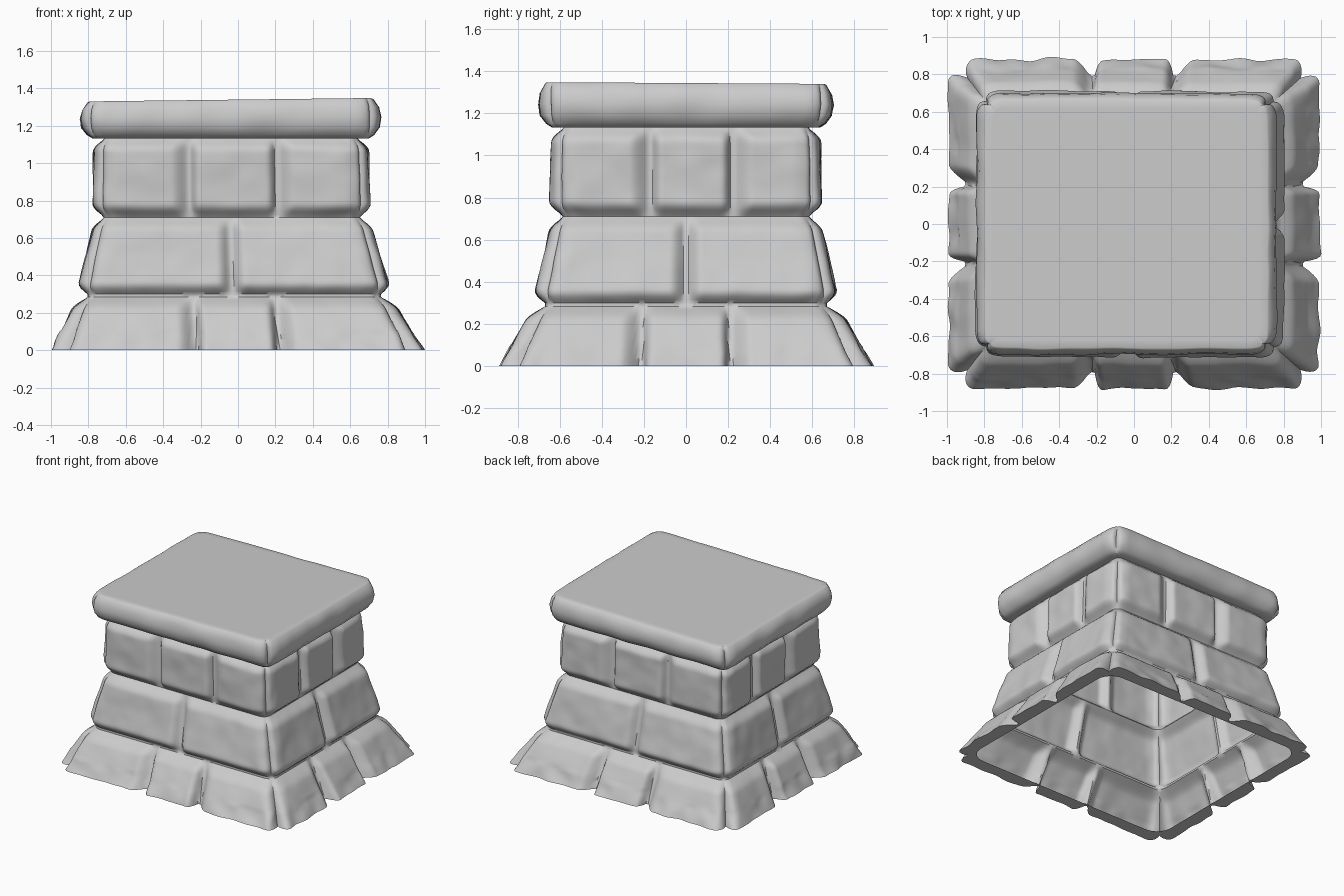
import bpy, bmesh, math
from mathutils import Vector, noise

if "Cube" in bpy.data.objects:
    bpy.data.objects.remove(bpy.data.objects["Cube"])

N = 112  # segments per side

# Joint-depth profile of the wall: z, centre x, half x, half y, corner radius
WALL = [(0.0, 0.0, 0.89, 0.78, 0.13), (0.29, -0.02, 0.78, 0.665, 0.07),
        (0.71, -0.033, 0.685, 0.585, 0.06), (1.135, -0.038, 0.675, 0.58, 0.05)]

# Brick courses: z bottom, z top, thickness bottom, thickness top, joints in x, joints in y
COURSES = [(-0.2, 0.29, 0.10, 0.052, (-0.22, 0.22), (-0.21, 0.21)),
           (0.29, 0.71, 0.064, 0.045, (-0.01,), (0.0,)),
           (0.71, 1.135, 0.059, 0.057, (-0.225, 0.243), (-0.17, 0.22))]


def wall_at(z):
    for a, b in zip(WALL, WALL[1:]):
        if z <= b[0]:
            break
    f = (z - a[0]) / (b[0] - a[0])
    return [p + (q - p) * f for p, q in zip(a, b)]


def rounded(d, gap, width):
    q = min(1.0, max(0.0, (d - gap) / width))
    return math.sin(q * math.pi / 2)


def perimeter():
    """Unit square walked anticlockwise, with the side axis (0 = along x, 1 = along y)."""
    for side in range(4):
        for i in range(N):
            t = -1 + 2 * i / N
            yield [(t, -1, 0), (1, t, 1), (-t, 1, 0), (-1, -t, 1)][side]


def corner_fade(u, v, axis, hx, hy):
    """Bumps are worn down towards the corners."""
    d = hy * (1 - abs(v)) if axis else hx * (1 - abs(u))
    return 0.38 + 0.62 * rounded(d, 0.0, 0.13)


def corner_point(u, v, hx, hy, r):
    p = Vector((u * hx, v * hy))
    core = Vector((max(-hx + r, min(hx - r, p.x)), max(-hy + r, min(hy - r, p.y))))
    return core + (p - core).normalized() * r


def brick_bump(u, v, axis, z, hx, hy):
    """Outward swelling of the bricks, falling to zero in the joints."""
    for z0, z1, ta, tb, jx, jy in COURSES:
        if z <= z1:
            break
    f = (z - max(z0, 0)) / (z1 - max(z0, 0))
    along, joints = (v * hy, jy) if axis else (u * hx, jx)
    s = rounded(z - z0, 0.005, 0.07) * rounded(z1 - z, 0.005, 0.07)
    for j in joints:
        s *= 0.12 + 0.88 * rounded(abs(along - j), 0.012, 0.06)
    p = Vector((u * hx, v * hy, z))
    rough = noise.noise(p * 4) * 0.010 + noise.noise(p * 9) * 0.005 * (3 if z < 0.1 else 1)
    return s * corner_fade(u, v, axis, hx, hy) * (ta + (tb - ta) * f + rough)


def skin(name, rings, cap_top=False):
    bm = bmesh.new()
    loops = [[bm.verts.new(p) for p in ring] for ring in rings]
    n = len(loops[0])
    for lo, hi in zip(loops, loops[1:]):
        for i in range(n):
            j = (i + 1) % n
            bm.faces.new((lo[i], lo[j], hi[j], hi[i]))
    if cap_top:
        bm.faces.new(loops[-1])
    me = bpy.data.meshes.new(name)
    bm.to_mesh(me)
    bm.free()
    ob = bpy.data.objects.new(name, me)
    bpy.context.collection.objects.link(ob)
    bpy.ops.object.select_all(action='DESELECT')
    ob.select_set(True)
    bpy.context.view_layer.objects.active = ob
    bpy.ops.object.shade_smooth_by_angle(angle=math.radians(45))
    return ob


def wall_ring(z, bumps=True):
    _, cx, hx, hy, r = wall_at(z)
    ring = []
    for u, v, axis in perimeter():
        b = brick_bump(u, v, axis, z, hx, hy) if bumps else -0.005
        p = corner_point(u, v, hx + b, hy + b, r)
        ring.append((p.x + cx, p.y, z))
    return ring


# Brick wall: hollow, open below, with a flat rim under the lowest course
ROWS = 72
rings = [wall_ring(0, False)] + [wall_ring(1.135 * k / ROWS) for k in range(ROWS + 1)]
skin("brick_wall", rings)

# Cap slab: worn, slightly tilted, overhanging the wall (z, half x, half y)
CAP = [(1.135, 0.675, 0.58), (1.132, 0.735, 0.63), (1.150, 0.765, 0.66), (1.190, 0.795, 0.69),
       (1.240, 0.802, 0.698), (1.290, 0.790, 0.690), (1.330, 0.762, 0.670),
       (1.335, 0.752, 0.662), (1.335, 0.71, 0.62)]
rings = []
for k, (z, hx, hy) in enumerate(CAP):
    ring = []
    for u, v, axis in perimeter():
        out = max(0.0, hx - 0.735)
        b = out * (corner_fade(u, v, axis, hx, hy) - 1)
        p = corner_point(u, v, hx + b, hy + b, 0.05)
        if 0 < k < 8:
            p += p.normalized() * noise.noise(Vector((p.x * 5, p.y * 5, z * 8))) * 0.010
        tilt = (0.012 * p.x - 0.006 * p.y) * max(0, min(1, (z - 1.15) / 0.18))
        ring.append((p.x - 0.04, p.y, z + tilt))
    rings.append(ring)
skin("cap_slab", rings, cap_top=True)
